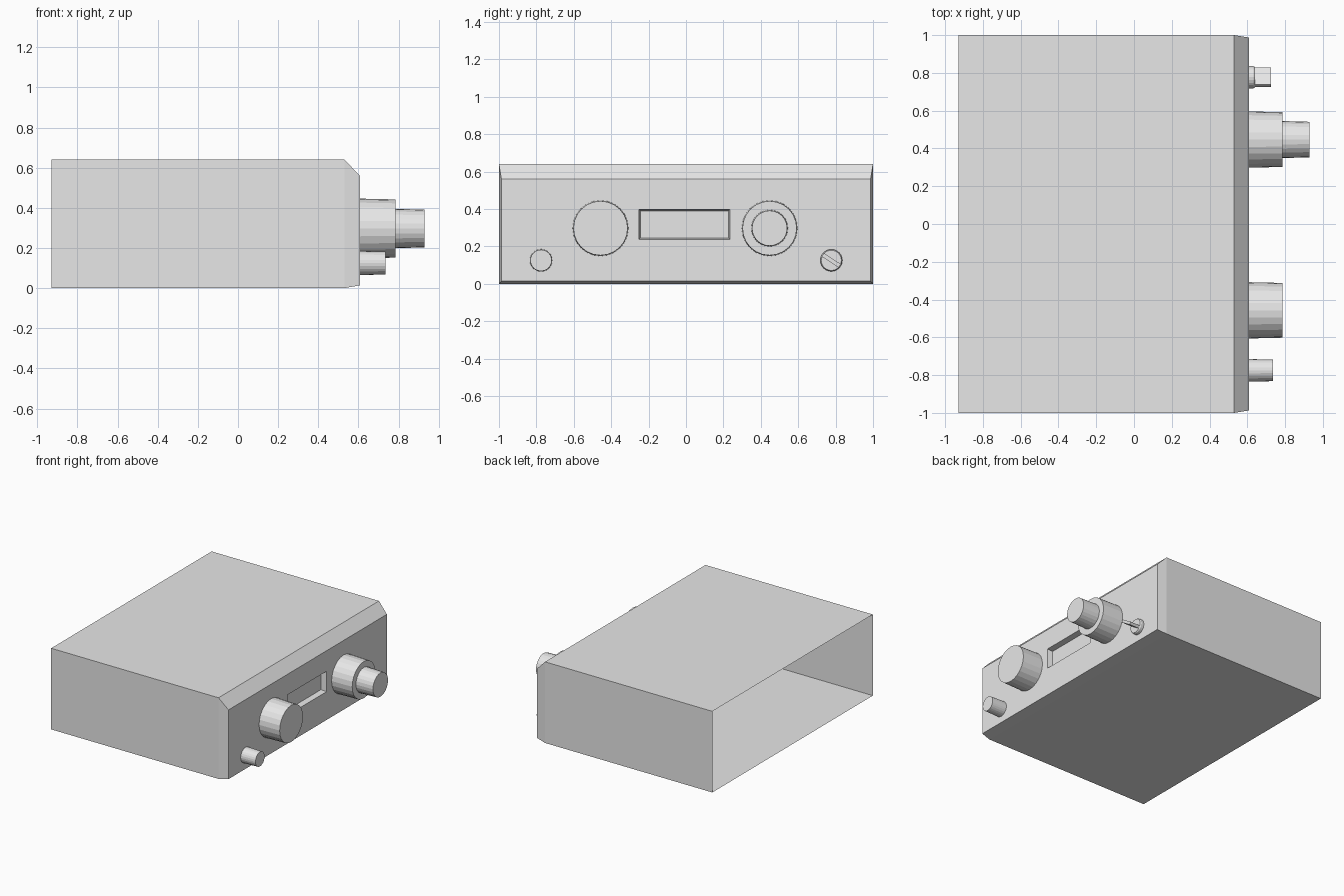
import bpy, bmesh, math
from mathutils import Matrix

if "Cube" in bpy.data.objects:
    bpy.data.objects.remove(bpy.data.objects["Cube"])

grey = bpy.data.materials.new("light grey")
grey.diffuse_color = (0.8, 0.8, 0.8, 1)
grey.use_nodes = True
grey.node_tree.nodes["Principled BSDF"].inputs["Base Color"].default_value = grey.diffuse_color


def finish(name, bm):
    mesh = bpy.data.meshes.new(name)
    bm.to_mesh(mesh)
    bm.free()
    mesh.materials.append(grey)
    obj = bpy.data.objects.new(name, mesh)
    bpy.context.collection.objects.link(obj)
    return obj


def loft(name, rings, cap_start=False):
    """Skin a list of rings of points; the last ring is closed with a face."""
    bm = bmesh.new()
    loops = [[bm.verts.new(p) for p in ring] for ring in rings]
    for a, b in zip(loops, loops[1:]):
        n = len(a)
        for i in range(n):
            j = (i + 1) % n
            bm.faces.new((a[i], a[j], b[j], b[i]))
    bm.faces.new(loops[-1])
    if cap_start:
        bm.faces.new(loops[0][::-1])
    return finish(name, bm)


def rect(x, y0, y1, z0, z1):
    return [(x, y0, z0), (x, y1, z0), (x, y1, z1), (x, y0, z1)]


def knob(name, y, z, profile, sides=24):
    """Turned part along x; profile is a list of (x, radius)."""
    angles = [2 * math.pi * i / sides for i in range(sides)]
    return loft(name, [[(x, y + r * math.cos(a), z + r * math.sin(a)) for a in angles]
                       for x, r in profile], cap_start=True)


# Case: open at the back, chamfered front panel, recessed display window
loft("case", [
    rect(-0.93, -1, 1, 0, 0.64),
    rect(0.53, -1, 1, 0, 0.64),
    rect(0.608, -0.987, 0.987, 0.014, 0.56),
    rect(0.608, -0.252, 0.235, 0.237, 0.398),
    rect(0.565, -0.244, 0.227, 0.245, 0.390),
])

# Large knobs, the right one with a smaller stacked dial
knob("left_knob", -0.457, 0.297, [(0.608, 0.149), (0.785, 0.145)])
knob("right_knob", 0.447, 0.297, [(0.608, 0.149), (0.785, 0.145)])
knob("right_knob_dial", 0.447, 0.297, [(0.785, 0.098), (0.93, 0.094)])

# Small knob and the key switch
knob("small_knob", -0.775, 0.125, [(0.608, 0.060), (0.735, 0.057)])
knob("switch_base", 0.777, 0.125, [(0.608, 0.059), (0.632, 0.059), (0.640, 0.054)])

# Diagonal blade of the key switch
bm = bmesh.new()
bmesh.ops.create_cube(bm, size=1, matrix=(
    Matrix.Translation((0.681, 0.777, 0.125))
    @ Matrix.Rotation(math.radians(-33), 4, 'X')
    @ Matrix.Diagonal((0.09, 0.108, 0.022, 1))))
finish("switch_blade", bm)
